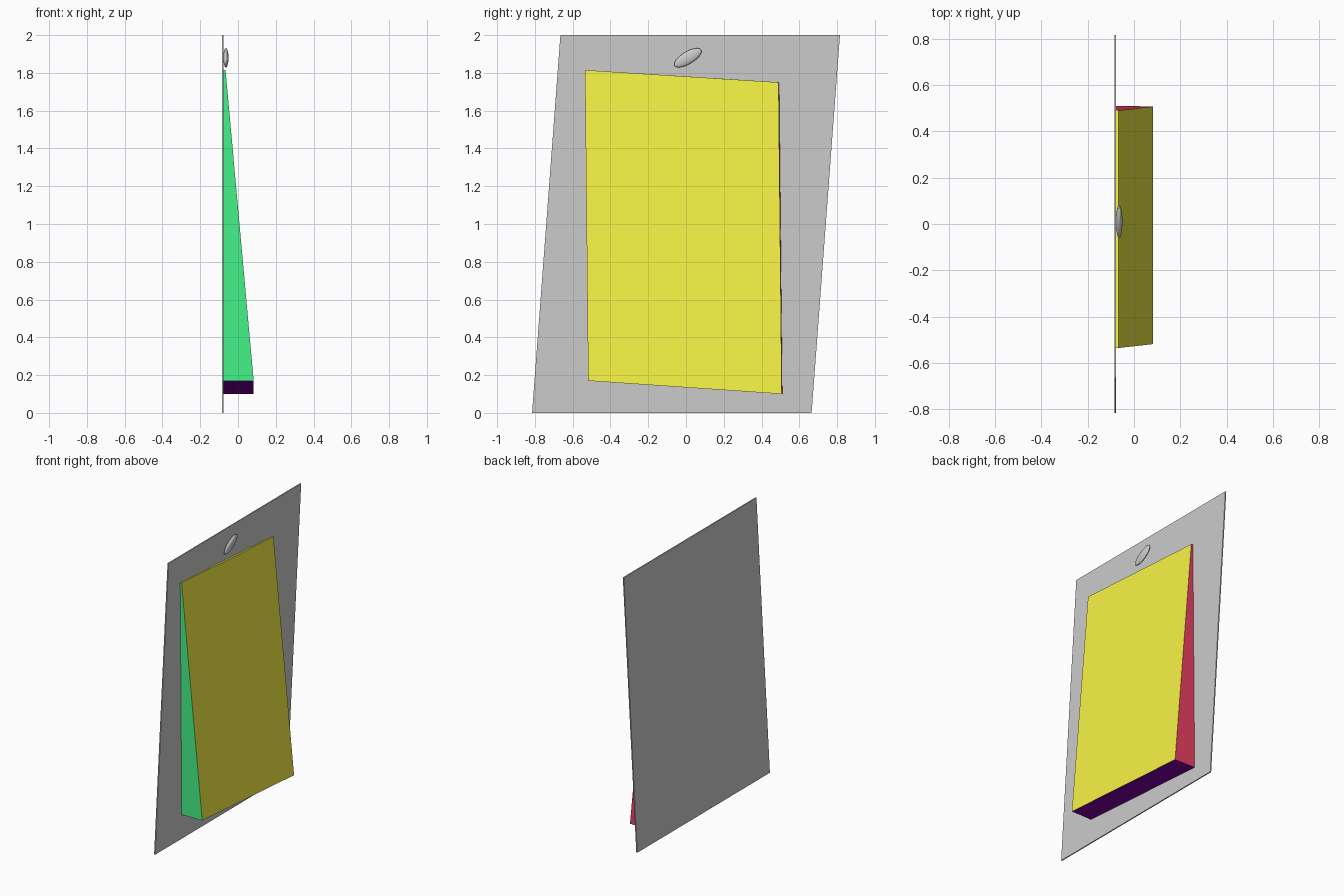
import bpy, bmesh
from math import radians

if "Cube" in bpy.data.objects:
    bpy.data.objects.remove(bpy.data.objects["Cube"])


def material(name, rgb):
    m = bpy.data.materials.new(name)
    m.diffuse_color = (*rgb, 1)
    m.use_nodes = True
    m.node_tree.nodes["Principled BSDF"].inputs["Base Color"].default_value = m.diffuse_color
    return m


def slab(name, back, front, mats=(), slots=None):
    """Solid between two matching four-cornered outlines."""
    bm = bmesh.new()
    b = [bm.verts.new(p) for p in back]
    f = [bm.verts.new(p) for p in front]
    faces = [bm.faces.new(f), bm.faces.new(b[::-1])]
    for i in range(4):
        j = (i + 1) % 4
        faces.append(bm.faces.new((b[i], b[j], f[j], f[i])))
    for face, slot in zip(faces, slots or [0] * 6):
        face.material_index = slot
    bmesh.ops.recalc_face_normals(bm, faces=bm.faces)
    mesh = bpy.data.meshes.new(name)
    bm.to_mesh(mesh)
    bm.free()
    for m in mats:
        mesh.materials.append(m)
    ob = bpy.data.objects.new(name, mesh)
    bpy.context.collection.objects.link(ob)
    return ob


# Thin slanted backing board
board = [(-0.815, 0), (0.665, 0), (0.815, 2), (-0.665, 2)]
slab("backing_board", [(-0.085, y, z) for y, z in board],
     [(-0.077, y, z) for y, z in board])

# Wedge, deeper at the bottom, with a colour per side
yellow = material("yellow", (0.92, 0.89, 0.06))
purple = material("purple", (0.22, 0.0, 0.40))
red = material("red", (0.80, 0.05, 0.12))
green = material("green", (0.06, 0.90, 0.25))
wedge = [(-0.518, 0.17), (0.507, 0.10), (0.49, 1.75), (-0.535, 1.815)]
depth = [0.083, 0.083, -0.066, -0.066]
# slots: front, back, bottom, right side, top, left side
slab("wedge_panel", [(-0.077, y, z) for y, z in
                     [(-0.518, 0.17), (0.51, 0.10), (0.493, 1.75), (-0.535, 1.815)]],
     [(x, y, z) for x, (y, z) in zip(depth, wedge)],
     (yellow, purple, red, green), [0, 0, 1, 2, 0, 3])

# Tilted oval knob above the wedge
bpy.ops.mesh.primitive_uv_sphere_add(segments=32, ring_count=16, radius=1,
                                     location=(-0.064, 0.01, 1.88),
                                     rotation=(radians(31), 0, 0))
knob = bpy.context.object
knob.name = "oval_knob"
knob.scale = (0.014, 0.082, 0.033)
bpy.ops.object.shade_smooth()
